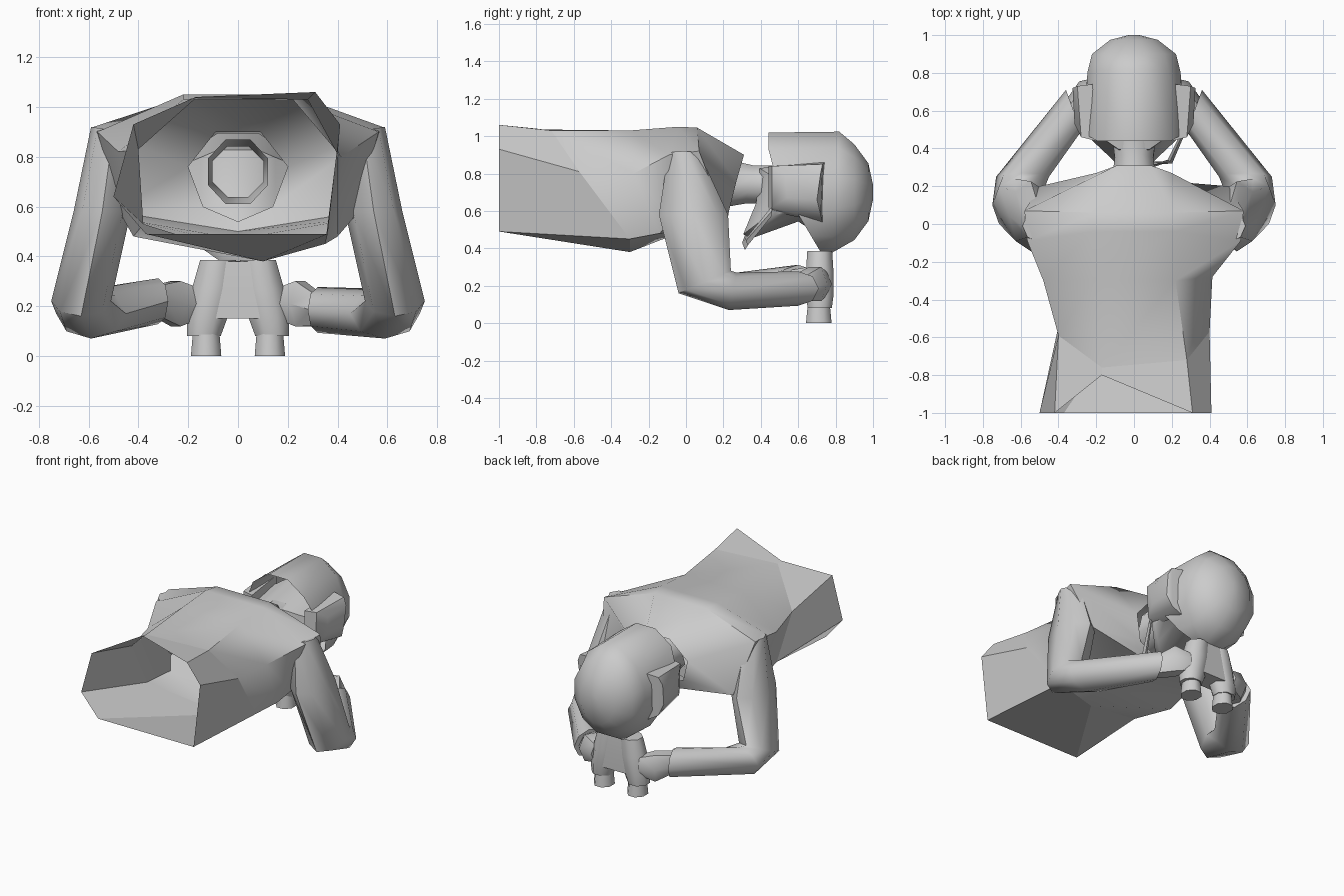
import bpy, bmesh, math
from mathutils import Vector as V

mat = bpy.data.materials.new("plain_grey")
mat.diffuse_color = (0.6, 0.6, 0.6, 1)


def loft(name, rings, cap_start=True, cap_end=True, mirror=False, angle=50):
    """Skin a list of equal-length point rings."""
    bm = bmesh.new()
    vs = [[bm.verts.new(p) for p in r] for r in rings]
    n = len(vs[0])
    for a, b in zip(vs, vs[1:]):
        for i in range(n):
            j = (i + 1) % n
            bm.faces.new((a[i], a[j], b[j], b[i]))
    if cap_start:
        bm.faces.new(vs[0][::-1])
    if cap_end:
        bm.faces.new(vs[-1])
    bmesh.ops.recalc_face_normals(bm, faces=bm.faces)
    me = bpy.data.meshes.new(name)
    bm.to_mesh(me)
    bm.free()
    me.materials.append(mat)
    ob = bpy.data.objects.new(name, me)
    bpy.context.collection.objects.link(ob)
    bpy.ops.object.select_all(action='DESELECT')
    ob.select_set(True)
    bpy.context.view_layer.objects.active = ob
    bpy.ops.object.shade_smooth_by_angle(angle=math.radians(angle))
    if mirror:
        ob.modifiers.new("mirror", 'MIRROR')
    return ob


def ring(c, u, v, n=8, turn=0.0):
    """Ellipse of n points around c with half axes u and v."""
    c, u, v = V(c), V(u), V(v)
    return [c + u * math.cos(t) + v * math.sin(t)
            for t in (2 * math.pi * (i + turn) / n for i in range(n))]


# Hips: faceted band, open at the waist
waist = [(-.17, -.8, 1.04), (.31, -1, 1.06), (.41, -1, .93), (.36, -1, .49),
         (-.37, -1, .49), (-.5, -1, .64), (-.42, -1, .93)]
belly = [(-.17, -.76, 1.035), (.28, -.72, 1.03), (.4, -.57, .81), (.35, -.3, .45),
         (.1, -.3, .38), (-.38, -.45, .53), (-.4, -.59, .83)]
loft("hips", [waist, belly], False, False, angle=5)

# Torso: broad shoulders narrowing to an open collar
loft("torso", [
    belly,
    [(-.22, -.3, 1.03), (.22, -.3, 1.03), (.415, -.28, .8), (.4, -.14, .48),
     (0, -.12, .45), (-.42, -.14, .48), (-.48, -.3, .82)],
    [(-.22, -.04, 1.05), (.22, -.04, 1.05), (.565, -.09, .9), (.46, -.08, .55),
     (0, -.02, .47), (-.46, -.08, .55), (-.565, -.09, .9)],
    [(-.2, .06, 1.045), (.2, .06, 1.045), (.58, .07, .92), (.5, .2, .58),
     (0, .19, .5), (-.5, .2, .58), (-.58, .07, .92)],
    [(-.09, .31, .9), (.09, .31, .9), (.2, .27, .76), (.14, .23, .6),
     (0, .22, .54), (-.14, .23, .6), (-.2, .27, .76)],
], False, False)

# Arms and gripping hands; the two wrists sit at different heights
for side, s, z in (("right", 1, .185), ("left", -1, .22)):
    loft(side + "_arm", [
        ring((s * .5, -.01, .905), (s * .09, 0, .015), (0, .085, 0)),
        ring((s * .545, .04, .58), (s * .115, 0, 0), (0, .185, 0)),
        ring((s * .63, .1, .22), (s * .12, 0, 0), (0, .14, .06)),
        ring((s * .59, .25, .17), (s * .14, 0, 0), (0, .02, .1)),
        ring((s * .32, .6, z), (s * .04, .11, 0), (0, 0, .092)),
    ])
    loft(side + "_hand", [
        ring((s * .32, .6, z), (s * .03, .07, 0), (0, 0, .075), 6),
        ring((s * .25, .69, .21), (s * .04, .065, 0), (0, 0, .105), 6),
        ring((s * .16, .73, .21), (s * .02, .05, 0), (0, 0, .07), 6),
    ])

# Neck
loft("neck", [ring((0, .2, .74), (.13, 0, 0), (0, .05, .14), 8, .5),
              ring((0, .34, .74), (.11, 0, 0), (0, .03, .11), 8, .5),
              ring((0, .46, .74), (.125, 0, 0), (0, 0, .11), 8, .5)], False, False)

# Head: a face profile narrowing quickly towards both cheeks
face = [(.39, .83), (.37, .64), (.3, .47), (.35, .45), (.6, .54),
        (.74, .45), (.88, .65), (.8, .9)]
loft("head", [[(x, .6 + (y - .6) * s, .7 + (z - .7) * s) for y, z in face]
              for x, s in ((-.23, .5), (-.15, .75), (-.08, .98),
                           (.08, .98), (.15, .75), (.23, .5))])

# Helmet: open shell, the brim cut back above the face
rim = ring((0, .44, .7), (.275, 0, 0), (0, 0, .33), 12, .5)
for p in rim:
    p.y += .28 * max(0, (.85 - p.z) / .47)
loft("helmet", [
    rim,
    ring((0, .8, .7), (.255, 0, 0), (0, .02, .335), 12, .5),
    ring((0, .9, .7), (.23, 0, 0), (0, 0, .265), 12, .5),
    ring((0, .975, .7), (.13, 0, 0), (0, 0, .16), 12, .5),
    ring((0, 1, .7), (.03, 0, 0), (0, 0, .04), 12, .5),
], False, True)

# Ear covers and the microphone boom on one side
loft("ear_cover", [
    [(.2, .44, .84), (.22, .74, .86), (.22, .73, .54), (.2, .44, .6)],
    [(.28, .46, .84), (.3, .73, .85), (.29, .72, .58), (.27, .46, .62)],
    [(.315, .53, .79), (.325, .72, .8), (.32, .7, .66), (.305, .54, .67)],
], mirror=True)
loft("microphone_boom", [
    ring((.25, .46, .6), (.012, 0, 0), (0, 0, .025), 4),
    ring((.19, .33, .44), (.012, -.01, 0), (0, 0, .025), 4),
    ring((.1, .315, .43), (0, .015, 0), (0, 0, .04), 4),
])

# Binoculars: two barrels with lenses, and a thick body joining them
loft("binocular_lens", [ring((.128, .71, z), (r, 0, 0), (0, r * 1.12, 0), 8, .5)
                        for z, r in ((0, .066), (.09, .058))], mirror=True)
loft("binocular_barrel", [
    ring((x, .715, z), (r, 0, 0), (0, s, 0), 8, .5)
    for z, x, r, s in ((.08, .137, .073, .07), (.15, .125, .088, .08),
                       (.27, .1, .092, .08), (.385, .08, .078, .072))
], mirror=True)
loft("binocular_body", [[(-x, .715 - d, z), (x, .715 - d, z),
                         (x, .715 + d, z), (-x, .715 + d, z)]
                        for z, x, d in ((.15, .12, .072), (.27, .1, .072),
                                        (.38, .075, .064))])
